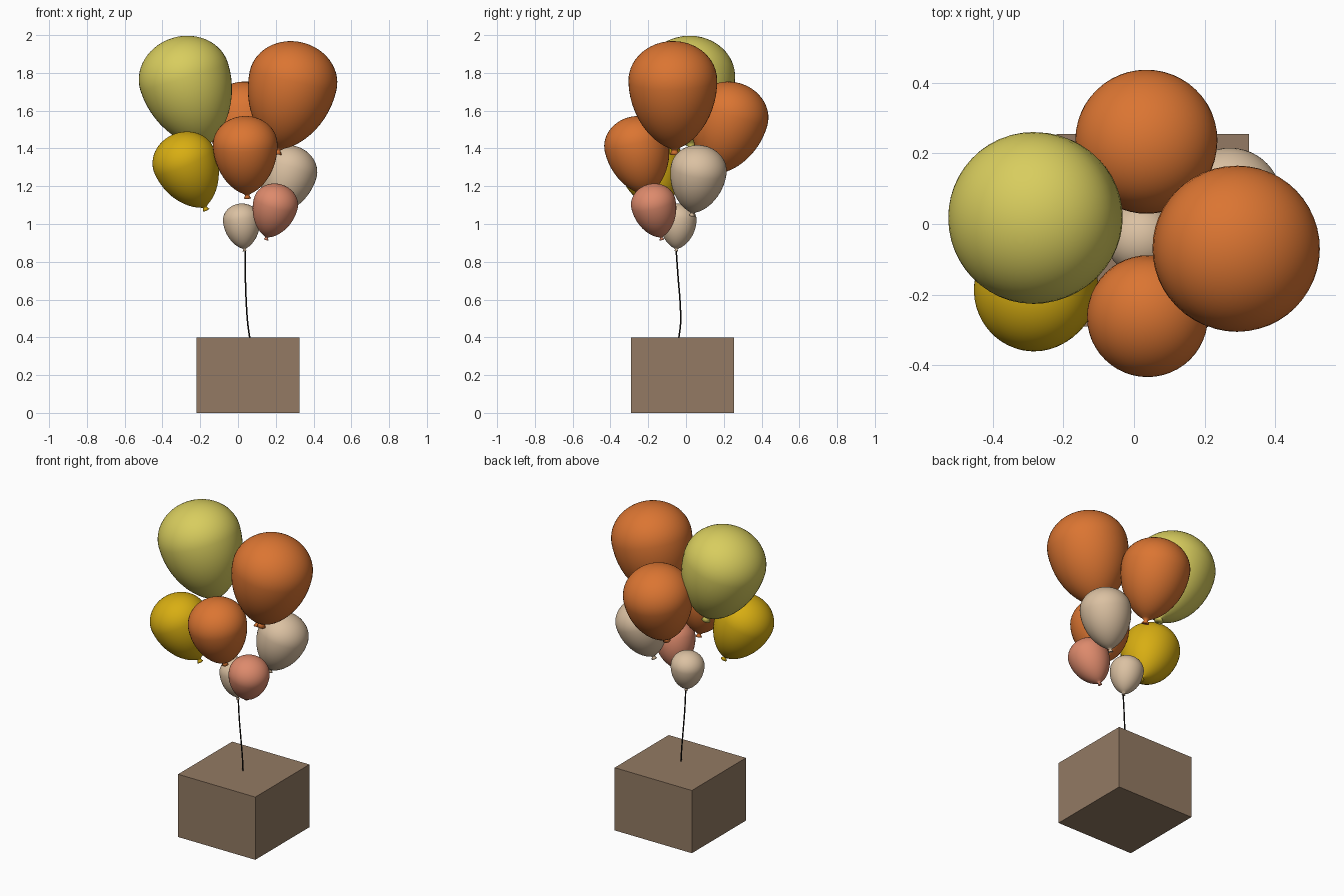
import bpy
import bmesh
from math import cos, sin, pi
from mathutils import Vector

cube = bpy.data.objects.get("Cube")
if cube:
    bpy.data.objects.remove(cube, do_unlink=True)


def linear(c):
    c /= 255
    return c / 12.92 if c <= 0.04045 else ((c + 0.055) / 1.055) ** 2.4


def material(name, *rgb):
    m = bpy.data.materials.new(name)
    m.use_nodes = True
    col = [linear(c) for c in rgb] + [1]
    m.diffuse_color = col
    m.node_tree.nodes["Principled BSDF"].inputs["Base Color"].default_value = col
    return m


OLIVE = material("olive yellow", 216, 205, 94)
ORANGE = material("orange", 219, 117, 50)
GOLD = material("golden yellow", 216, 174, 18)
CREAM = material("cream", 219, 193, 162)
PINK = material("salmon pink", 221, 138, 108)
CARDBOARD = material("cardboard brown", 147, 122, 99)
BLACK = material("black", 22, 20, 18)


def link(name, mesh, mat):
    ob = bpy.data.objects.new(name, mesh)
    bpy.context.collection.objects.link(ob)
    mesh.materials.append(mat)
    return ob


# Balloon profile (radius, height) for unit radius: domed top, egg-shaped
# lower half, then a short flared knot
TOP, BOTTOM, STEPS = 0.88, 1.58, 14
profile = [(sin(i / STEPS * pi / 2), TOP * cos(i / STEPS * pi / 2)) for i in range(STEPS)]
for i in range(STEPS):
    u = sin(i / STEPS * pi / 2)
    if u < 0.985:
        profile.append(((1 - u * u) ** 0.65, -BOTTOM * u))
profile += [(0.06, -1.60), (0.07, -1.63), (0.11, -1.70), (0, -1.69)]


def balloon(name, mat, radius, centre, tip):
    """Lathe the profile, then aim the knot from the centre towards the tip."""
    bm = bmesh.new()
    verts = [bm.verts.new((r, 0, z)) for r, z in profile]
    edges = [bm.edges.new(pair) for pair in zip(verts, verts[1:])]
    bmesh.ops.spin(bm, geom=verts + edges, cent=(0, 0, 0), axis=(0, 0, 1),
                   angle=2 * pi, steps=48)
    bmesh.ops.remove_doubles(bm, verts=bm.verts, dist=0.0005)
    bmesh.ops.recalc_face_normals(bm, faces=bm.faces)
    axis = Vector(centre) - Vector(tip)
    turn = Vector((0, 0, 1)).rotation_difference(axis).to_matrix()
    for v in bm.verts:
        v.co = turn @ (v.co * radius) + Vector(centre)
    for f in bm.faces:
        f.smooth = True
    mesh = bpy.data.meshes.new(name)
    bm.to_mesh(mesh)
    bm.free()
    return link(name, mesh, mat)


# Balloon cluster: name, colour, radius, widest centre, knot end
balloon("balloon_large_olive", OLIVE, 0.243, (-0.285, 0.017, 1.78), (-0.16, 0.03, 1.38))
balloon("balloon_large_orange", ORANGE, 0.235, (0.292, -0.07, 1.76), (0.205, -0.06, 1.365))
balloon("balloon_back_orange", ORANGE, 0.201, (0.035, 0.237, 1.575), (0.035, 0.145, 1.25))
balloon("balloon_front_orange", ORANGE, 0.171, (0.038, -0.263, 1.42), (0.05, -0.196, 1.125))
balloon("balloon_gold", GOLD, 0.171, (-0.285, -0.19, 1.335), (-0.17, -0.14, 1.075))
balloon("balloon_back_cream", CREAM, 0.149, (0.272, 0.067, 1.285), (0.2, 0.03, 1.035))
balloon("balloon_pink", PINK, 0.119, (0.2, -0.173, 1.108), (0.145, -0.125, 0.905))
balloon("balloon_small_cream", CREAM, 0.098, (0.018, -0.042, 1.022), (0.036, -0.052, 0.85))

# String from the lowest balloon to the box
curve = bpy.data.curves.new("string", "CURVE")
curve.dimensions = "3D"
curve.bevel_depth = 0.004
curve.bevel_resolution = 2
curve.use_fill_caps = True
path = [(0.038, -0.052, 0.86), (0.039, -0.042, 0.72), (0.044, -0.031, 0.58),
        (0.052, -0.029, 0.47), (0.062, -0.038, 0.398)]
spline = curve.splines.new("BEZIER")
spline.bezier_points.add(len(path) - 1)
for point, co in zip(spline.bezier_points, path):
    point.co = co
    point.handle_left_type = point.handle_right_type = "AUTO"
link("string", curve, BLACK)

# Cardboard box
bm = bmesh.new()
bmesh.ops.create_cube(bm, size=1)
for v in bm.verts:
    v.co = Vector((v.co.x * 0.545 + 0.053, v.co.y * 0.545 - 0.018, (v.co.z + 0.5) * 0.4))
mesh = bpy.data.meshes.new("box")
bm.to_mesh(mesh)
bm.free()
link("box", mesh, CARDBOARD)
